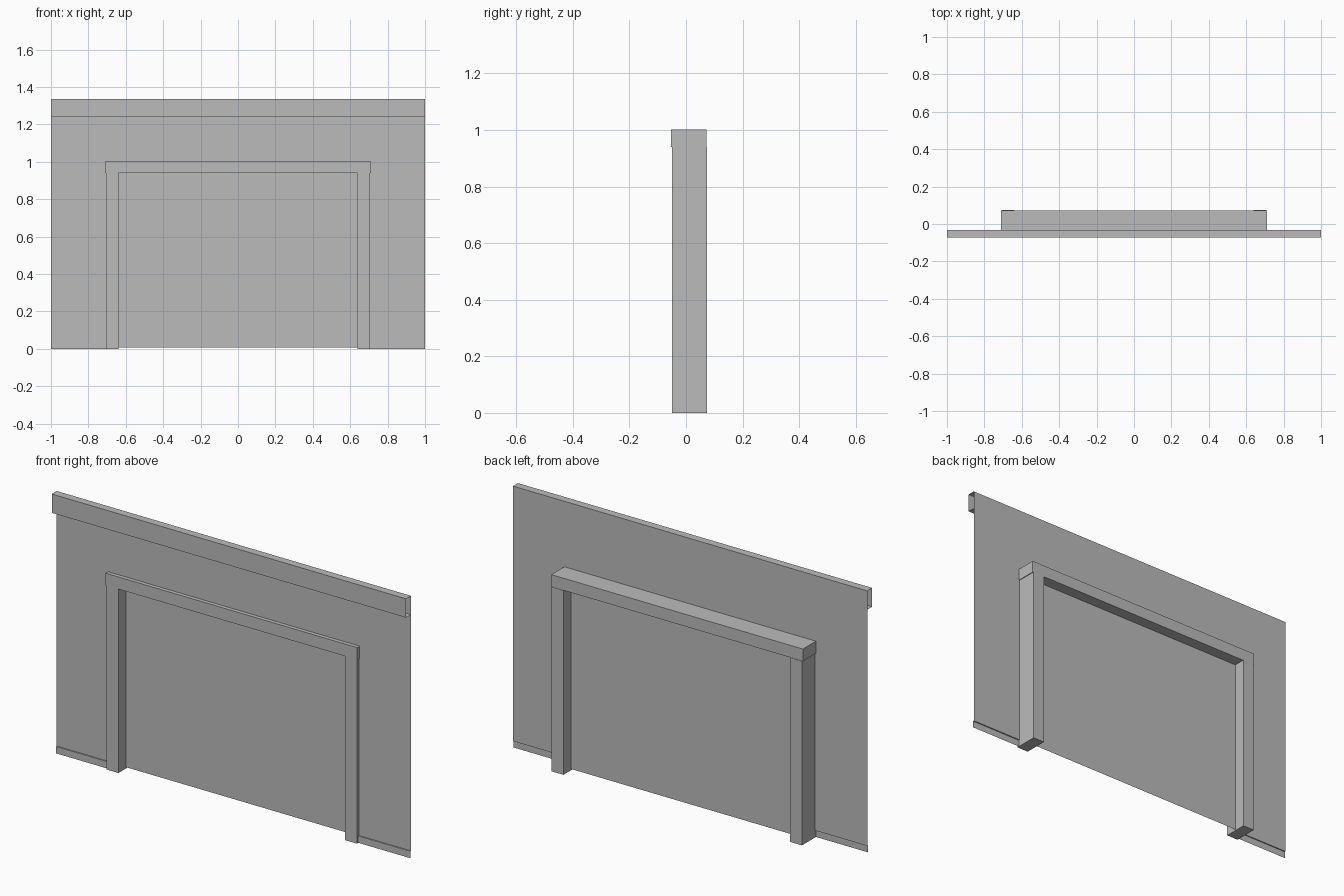
import bpy
import bmesh

if "Cube" in bpy.data.objects:
    bpy.data.objects.remove(bpy.data.objects["Cube"], do_unlink=True)

grey = bpy.data.materials.new("plain_grey")
grey.use_nodes = True
colour = (0.5, 0.5, 0.5, 1)
grey.diffuse_color = colour
grey.node_tree.nodes["Principled BSDF"].inputs["Base Color"].default_value = colour

# Main dimensions
WIDTH, HEIGHT = 1.0, 1.336        # half width and full height of the wall
OPEN_X, OPEN_Z = 0.64, 0.94       # half width and height of the opening
POST_X, LINTEL_X = 0.706, 0.71    # outer edges of the frame
WALL_Y, CORNICE_Y, PANEL_Y = -0.033, -0.073, 0.012
SKIRT_Y, SKIRT_Z = -0.039, 0.035


def finish(name, bm):
    mesh = bpy.data.meshes.new(name)
    bm.to_mesh(mesh)
    bm.free()
    mesh.materials.append(grey)
    obj = bpy.data.objects.new(name, mesh)
    bpy.context.collection.objects.link(obj)
    return obj


def box(name, x, y, z):
    bm = bmesh.new()
    bmesh.ops.create_cube(bm, size=1)
    for v in bm.verts:
        v.co = [lo if c < 0 else hi for c, (lo, hi) in zip(v.co, (x, y, z))]
    return finish(name, bm)


def sweep(name, x, profile):
    """Open sheet: a (y, z) profile drawn straight along x."""
    bm = bmesh.new()
    rows = [[bm.verts.new((px, y, z)) for y, z in profile] for px in x]
    for i in range(len(profile) - 1):
        bm.faces.new((rows[0][i], rows[1][i], rows[1][i + 1], rows[0][i + 1]))
    return finish(name, bm)


# Thin wall sheet above the opening
sweep("wall_upper", (-WIDTH, WIDTH), [(WALL_Y, OPEN_Z + 0.03), (WALL_Y, HEIGHT)])

# Hollow cornice, open at both ends
sweep("cornice", (-WIDTH, WIDTH),
      [(WALL_Y, 1.24), (CORNICE_Y, 1.24), (CORNICE_Y, HEIGHT), (WALL_Y, HEIGHT)])

# Recessed panel filling the opening
sweep("door_panel", (-OPEN_X, OPEN_X), [(PANEL_Y, 0.006), (PANEL_Y, OPEN_Z)])

# Wall sides, skirting and posts, repeated on each side
for side, s in (("right", -1), ("left", 1)):
    span = sorted((s * (OPEN_X + 0.03), s * WIDTH))
    sweep("wall_" + side, span, [(WALL_Y, SKIRT_Z), (WALL_Y, OPEN_Z + 0.03)])
    sweep("skirting_" + side, span,
          [(SKIRT_Y, 0), (SKIRT_Y, SKIRT_Z), (WALL_Y, SKIRT_Z)])
    box("post_" + side, sorted((s * OPEN_X, s * POST_X)), (-0.05, 0.074), (0, OPEN_Z))

# Lintel across the posts
box("lintel", (-LINTEL_X, LINTEL_X), (-0.053, 0.072), (OPEN_Z, 1.002))
